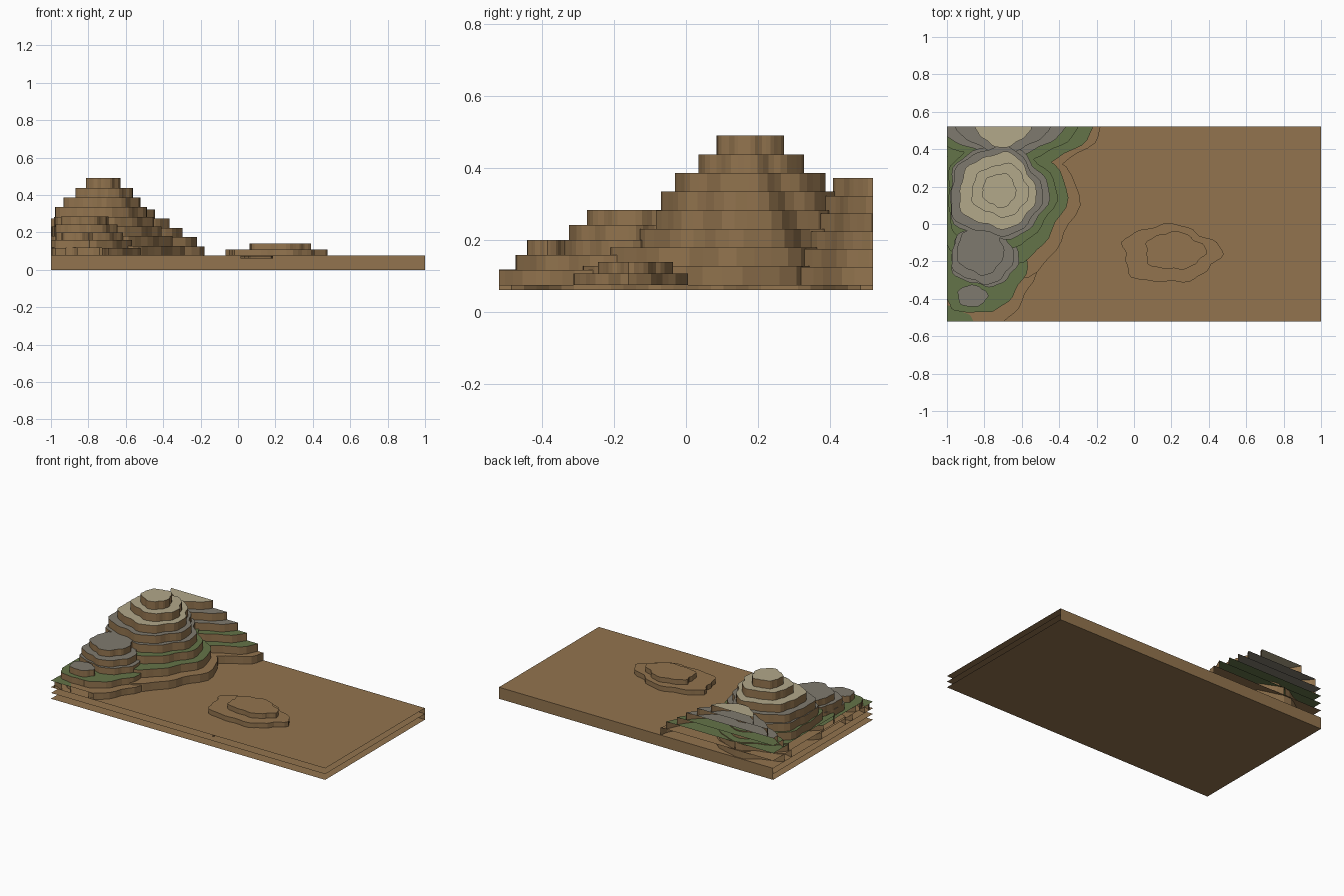
import bpy
import bmesh
from math import sin, cos, tau
from mathutils import Vector

if "Cube" in bpy.data.objects:
    bpy.data.objects.remove(bpy.data.objects["Cube"], do_unlink=True)

EDGE_X, EDGE_Y, GROUND = 1.0, 0.52, 0.076


def material(name, rgb):
    mat = bpy.data.materials.new(name)
    mat.use_nodes = True
    colour = (*rgb, 1)
    mat.diffuse_color = colour
    bsdf = mat.node_tree.nodes["Principled BSDF"]
    bsdf.inputs["Base Color"].default_value = colour
    bsdf.inputs["Roughness"].default_value = 0.9
    return mat


EARTH = material("earth brown", (0.29, 0.175, 0.077))
GREEN = material("grass green", (0.127, 0.175, 0.065))
GREY = material("rock grey", (0.212, 0.195, 0.156))
SAND = material("summit sand", (0.445, 0.392, 0.254))


def finish(bm, name, mats):
    mesh = bpy.data.meshes.new(name)
    bm.to_mesh(mesh)
    bm.free()
    for mat in mats:
        mesh.materials.append(mat)
    obj = bpy.data.objects.new(name, mesh)
    bpy.context.collection.objects.link(obj)
    return obj


def on_border(a, b):
    """True where an edge lies on the cut side of the map."""
    for axis, limit in ((0, EDGE_X), (1, EDGE_Y)):
        if all(abs(abs(v.co[axis]) - limit) < 1e-4 for v in (a, b)):
            return True
    return False


def terrace(name, shape, top, drop, cap, seed, rough=1.0, segments=48):
    """Wavy sheet cut to the map, with a cliff down its contour only."""
    cx, cy, rx, ry = shape
    bm = bmesh.new()
    ring = []
    for i in range(segments):
        t = tau * i / segments
        wave = (0.05 * sin(5 * t + seed) + 0.035 * sin(3 * t + 2 * seed)
                + 0.025 * sin(11 * t + 3 * seed))
        r = 1 + rough * wave
        ring.append(bm.verts.new((cx + rx * r * cos(t), cy + ry * r * sin(t), top)))
    centre = bm.verts.new((cx, cy, top))
    for i, v in enumerate(ring):
        bm.faces.new((centre, v, ring[(i + 1) % segments]))
    for side in (Vector((-EDGE_X, 0, 0)), Vector((0, EDGE_Y, 0)), Vector((0, -EDGE_Y, 0))):
        bmesh.ops.bisect_plane(bm, geom=bm.verts[:] + bm.edges[:] + bm.faces[:],
                               dist=1e-5, plane_co=side, plane_no=side.normalized(),
                               clear_outer=True)
    # Cliff faces along the open contour
    loops = [e.link_loops[0] for e in bm.edges if e.is_boundary]
    pairs = [(l.vert, l.link_loop_next.vert) for l in loops]
    low = {}
    for a, b in pairs:
        if on_border(a, b):
            continue
        for v in (a, b):
            if v not in low:
                low[v] = bm.verts.new(v.co - Vector((0, 0, drop)))
        bm.faces.new((low[a], low[b], b, a)).material_index = 1
    return finish(bm, name, (cap, EARTH))


def mountain(name, step, levels, seed, rough=1.0):
    for i, (cap, *shape) in enumerate(levels):
        terrace(f"{name}_terrace_{i + 1}", shape, GROUND + step * (i + 1), step,
                cap, seed + 0.25 * i, rough)


def quad(name, corners):
    bm = bmesh.new()
    bm.faces.new([bm.verts.new(c) for c in corners])
    return finish(bm, name, (EARTH,))


# Base: stacked open sheets closed by one back wall
for label, z in (("bottom", 0), ("middle", GROUND / 2), ("ground", GROUND)):
    quad(f"{label}_sheet", [(x * EDGE_X, y * EDGE_Y, z)
                            for x, y in ((-1, -1), (1, -1), (1, 1), (-1, 1))])
quad("back_wall", [(EDGE_X, EDGE_Y, 0), (-EDGE_X, EDGE_Y, 0),
                   (-EDGE_X, EDGE_Y, GROUND), (EDGE_X, EDGE_Y, GROUND)])

# Low wavy bank tucked beneath the ground sheet
bm = bmesh.new()
columns = []
for i in range(31):
    y = EDGE_Y * (i / 15 - 1)
    x = 0.1 + 0.06 * sin(9 * y) + 0.03 * sin(23 * y)
    columns.append([bm.verts.new((x, y, z)) for z in (0.061, GROUND - 0.001)])
for (a, b), (c, d) in zip(columns, columns[1:]):
    bm.faces.new((a, c, d, b))
finish(bm, "buried_bank", (EARTH,))

# Main peak
mountain("main_peak", 0.0518, [
    (EARTH, -0.72, 0.10, 0.40, 0.40),
    (GREEN, -0.72, 0.14, 0.34, 0.36),
    (GREEN, -0.72, 0.16, 0.29, 0.29),
    (GREY, -0.73, 0.17, 0.265, 0.255),
    (GREY, -0.74, 0.17, 0.245, 0.235),
    (SAND, -0.73, 0.175, 0.205, 0.20),
    (SAND, -0.715, 0.18, 0.152, 0.14),
    (SAND, -0.72, 0.18, 0.09, 0.09),
], 0.6)

# Back peak, sliced by the map edge
mountain("back_peak", 0.0495, [
    (EARTH, -0.70, 0.54, 0.52, 0.27),
    (GREEN, -0.70, 0.54, 0.48, 0.24),
    (GREEN, -0.70, 0.54, 0.40, 0.20),
    (GREY, -0.70, 0.54, 0.33, 0.17),
    (GREY, -0.70, 0.54, 0.25, 0.15),
    (SAND, -0.70, 0.54, 0.15, 0.125),
], 2.1, 0.8)

# Front shoulder
mountain("front_shoulder", 0.0416, [
    (EARTH, -0.81, -0.22, 0.27, 0.33),
    (GREEN, -0.82, -0.19, 0.24, 0.28),
    (GREY, -0.80, -0.17, 0.18, 0.165),
    (GREY, -0.81, -0.16, 0.165, 0.16),
    (GREY, -0.82, -0.14, 0.125, 0.13),
], 1.2)

# Front knob and corner meadow
mountain("front_knob", 0.0416, [
    (EARTH, -0.84, -0.40, 0.20, 0.14),
    (GREEN, -0.86, -0.385, 0.15, 0.09),
    (GREY, -0.865, -0.385, 0.08, 0.058),
], 0.3)
terrace("corner_meadow", (-1.0, -0.52, 0.13, 0.08), 0.119, 0.043, GREEN, 0.9)

# Lone low hill
mountain("low_hill", 0.0318, [
    (EARTH, 0.19, -0.16, 0.26, 0.155),
    (EARTH, 0.215, -0.145, 0.16, 0.10),
], 0.8, 1.3)
